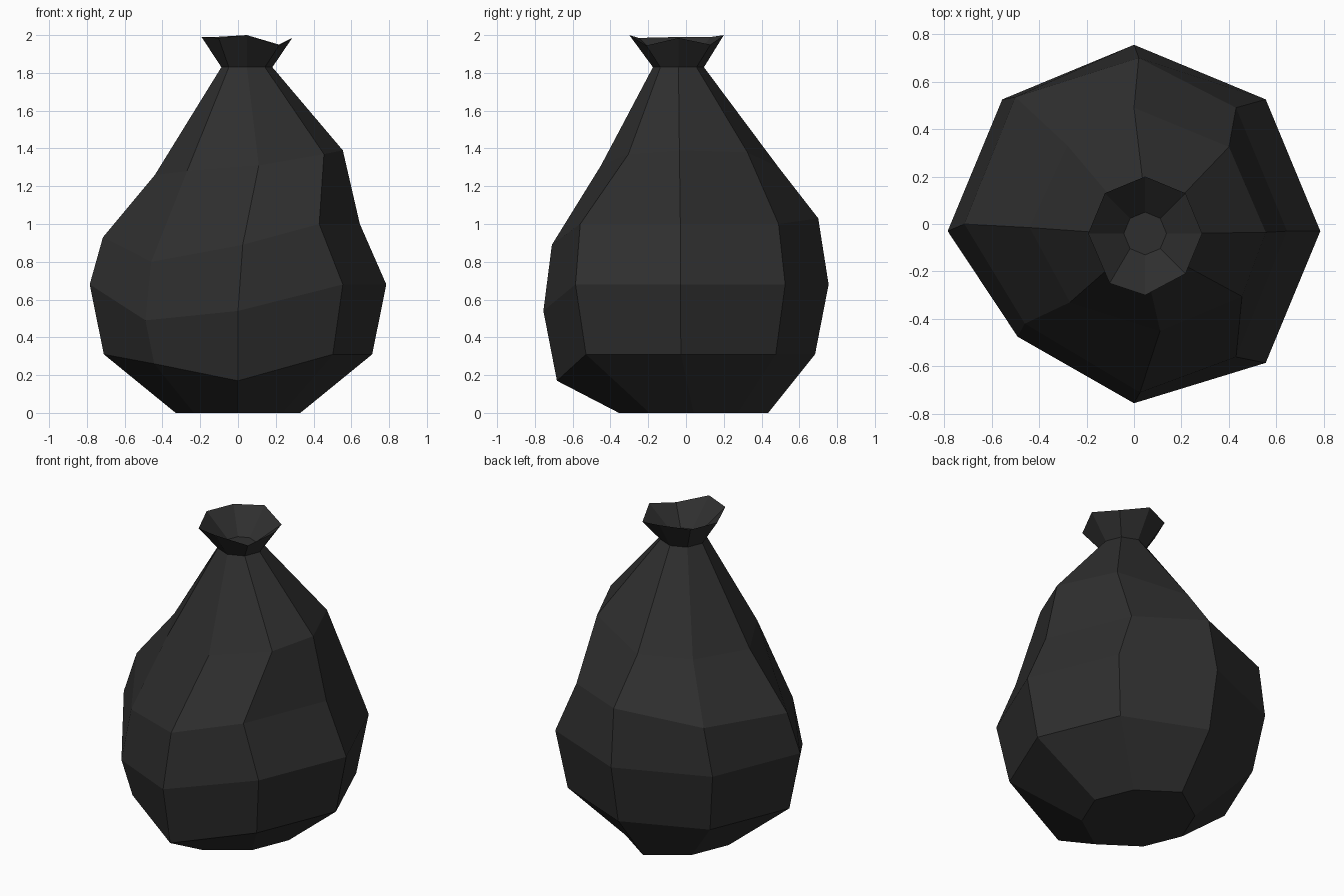
import bpy
import bmesh
from math import cos, sin, pi
from mathutils import Vector

SIDES = 8

default_cube = bpy.data.objects.get("Cube")
if default_cube:
    bpy.data.objects.remove(default_cube)


def make_material(name, colour):
    material = bpy.data.materials.new(name)
    material.use_nodes = True
    material.diffuse_color = colour
    shader = material.node_tree.nodes["Principled BSDF"]
    shader.inputs["Base Color"].default_value = colour
    shader.inputs["Roughness"].default_value = 0.8
    return material


def regular_ring(centre, radius, height):
    """Even ring of points, counter-clockwise from the left side (+x)."""
    return [Vector((centre[0] + radius * cos(2 * pi * i / SIDES),
                    centre[1] + radius * sin(2 * pi * i / SIDES),
                    height)) for i in range(SIDES)]


def loft(name, rings, material):
    """Skin quads between successive rings and cap both ends."""
    bm = bmesh.new()
    loops = [[bm.verts.new(point) for point in ring] for ring in rings]
    for lower, upper in zip(loops, loops[1:]):
        for i in range(SIDES):
            j = (i + 1) % SIDES
            bm.faces.new((lower[i], lower[j], upper[j], upper[i]))
    bm.faces.new(reversed(loops[0]))
    bm.faces.new(loops[-1])
    mesh = bpy.data.meshes.new(name)
    bm.to_mesh(mesh)
    bm.free()
    mesh.materials.append(material)
    obj = bpy.data.objects.new(name, mesh)
    bpy.context.collection.objects.link(obj)
    return obj


black_plastic = make_material("black plastic", (0.028, 0.028, 0.028, 1))

# Lumpy rings of the sack, each from +x round through the back
belly = [Vector(p) for p in (
    (0.785, -0.03, 0.68), (0.555, 0.525, 0.68), (0, 0.755, 0.68),
    (-0.555, 0.525, 0.68), (-0.785, -0.03, 0.68), (-0.49, -0.475, 0.49),
    (0, -0.755, 0.54), (0.555, -0.585, 0.68))]
waist = [Vector(p) for p in (
    (0.645, -0.03, 1), (0.43, 0.49, 1), (0.02, 0.7, 1.03),
    (-0.5, 0.535, 0.98), (-0.715, 0, 0.93), (-0.46, -0.42, 0.8),
    (0.025, -0.71, 0.89), (0.43, -0.56, 1))]
shoulder = [Vector(p) for p in (
    (0.555, -0.035, 1.39), (0.4, 0.325, 1.38), (0, 0.49, 1.3),
    (-0.28, 0.33, 1.28), (-0.44, -0.015, 1.26), (-0.27, -0.33, 1.28),
    (0.11, -0.45, 1.31), (0.455, -0.305, 1.37))]

# The lower belly repeats the belly, drawn in and dropped
lower_belly = [Vector((p.x * 0.905, p.y * 0.905, p.z - 0.37)) for p in belly]
lower_belly[5].z = 0.26
base = regular_ring((0, 0.04), 0.33, 0)
base[2].y, base[6].y = 0.435, -0.355

# Gathered neck, flared uneven rim and the hollow inside it
knot = (0.047, -0.04)
neck = regular_ring(knot, 0.135, 1.83)
rim = regular_ring(knot, 0.24, 1.99)
for point, height in zip(rim, (1.985, 1.95, 2, 1.99, 1.99, 1.985, 2, 1.945)):
    point.z = height
rim[5] += Vector((0.02, -0.04, 0))
rim[6].y = -0.3
hollow = regular_ring(knot, 0.09, 1.85)

loft("sack", [base, lower_belly, belly, waist, shoulder, neck, rim, hollow],
     black_plastic)
